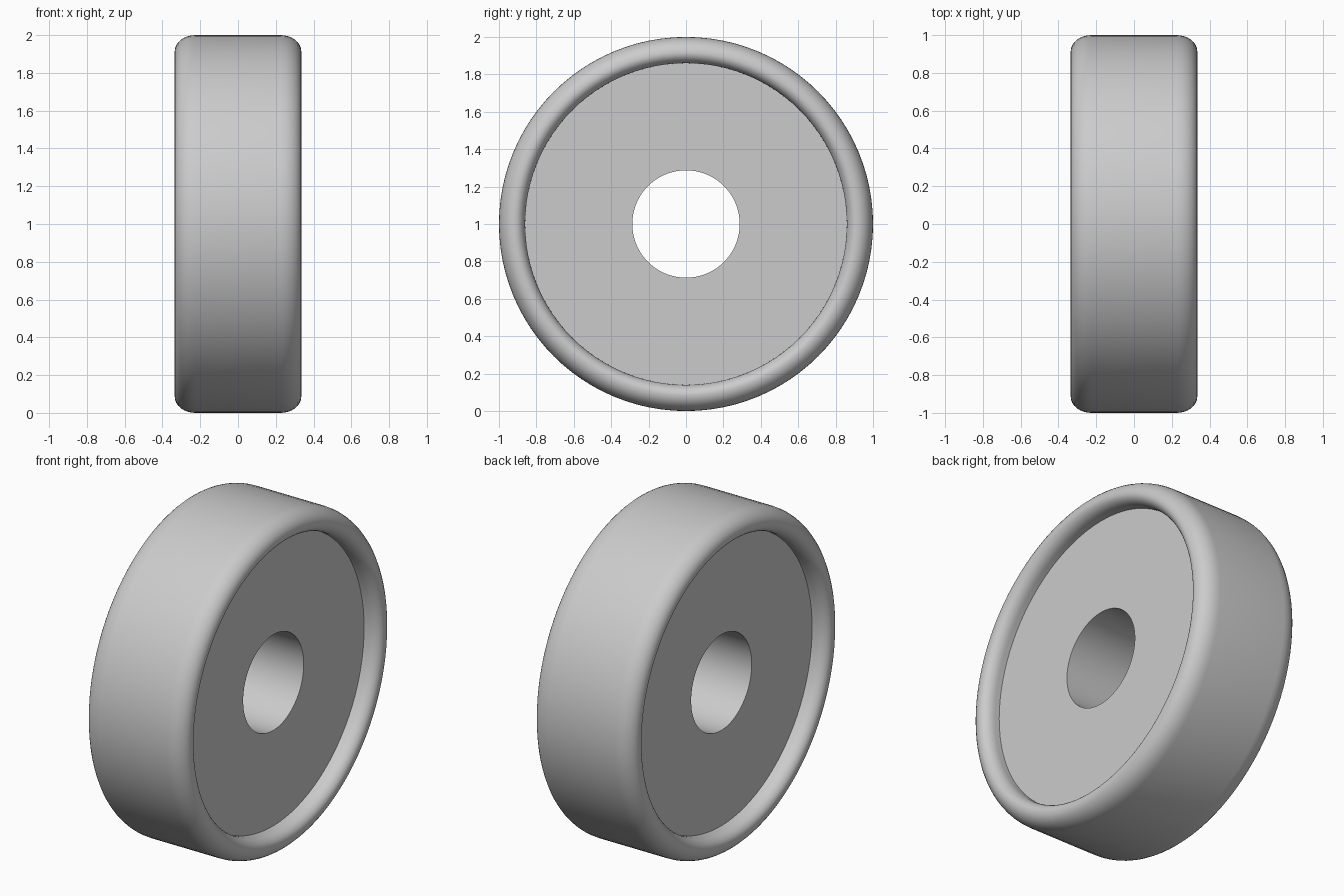
import bpy, bmesh
from math import sin, cos, pi, radians

if "Cube" in bpy.data.objects:
    bpy.data.objects.remove(bpy.data.objects["Cube"])

SEGMENTS = 96
RIM_RADIUS = 0.86
HUB_HALF_WIDTH = 0.235
BORE_RADIUS = 0.287

grey = bpy.data.materials.new("plain grey")
grey.use_nodes = True
colour = (0.6, 0.6, 0.6, 1)
grey.diffuse_color = colour
grey.node_tree.nodes["Principled BSDF"].inputs["Base Color"].default_value = colour


def revolve(name, profile):
    """Turn a closed (x, radius) profile around the wheel axle."""
    bm = bmesh.new()
    rings = []
    for i in range(SEGMENTS):
        a = 2 * pi * i / SEGMENTS
        rings.append([bm.verts.new((x, r * sin(a), 1 + r * cos(a))) for x, r in profile])
    for i, ring in enumerate(rings):
        after = rings[(i + 1) % SEGMENTS]
        for j in range(len(profile)):
            k = (j + 1) % len(profile)
            bm.faces.new((ring[j], ring[k], after[k], after[j]))
    bmesh.ops.recalc_face_normals(bm, faces=bm.faces)
    mesh = bpy.data.meshes.new(name)
    bm.to_mesh(mesh)
    bm.free()
    mesh.materials.append(grey)
    obj = bpy.data.objects.new(name, mesh)
    bpy.context.collection.objects.link(obj)
    bpy.ops.object.select_all(action="DESELECT")
    bpy.context.view_layer.objects.active = obj
    obj.select_set(True)
    bpy.ops.object.shade_smooth_by_angle(angle=radians(35))
    return obj


def arc(cx, cr, wide, high, start, end, steps=8):
    """Elliptical arc in the (x, radius) plane."""
    angles = [radians(start + (end - start) * i / steps) for i in range(steps + 1)]
    return [(cx + wide * cos(a), cr + high * sin(a)) for a in angles]


# Tyre: flat tread, rounded shoulders and a rolled inner lip
lip = arc(0.265, 0.915, 0.07, 0.055, -90, 0)
shoulder = arc(0.225, 0.915, 0.11, 0.085, 0, 90)
side = lip + shoulder[1:]
mirrored = [(-x, r) for x, r in reversed(side)]
revolve("tyre", side + mirrored)

# Hub: recessed disc with an open axle bore
outer = RIM_RADIUS + 0.005
revolve("hub", [(-HUB_HALF_WIDTH, BORE_RADIUS), (HUB_HALF_WIDTH, BORE_RADIUS),
                (HUB_HALF_WIDTH, outer), (-HUB_HALF_WIDTH, outer)])
